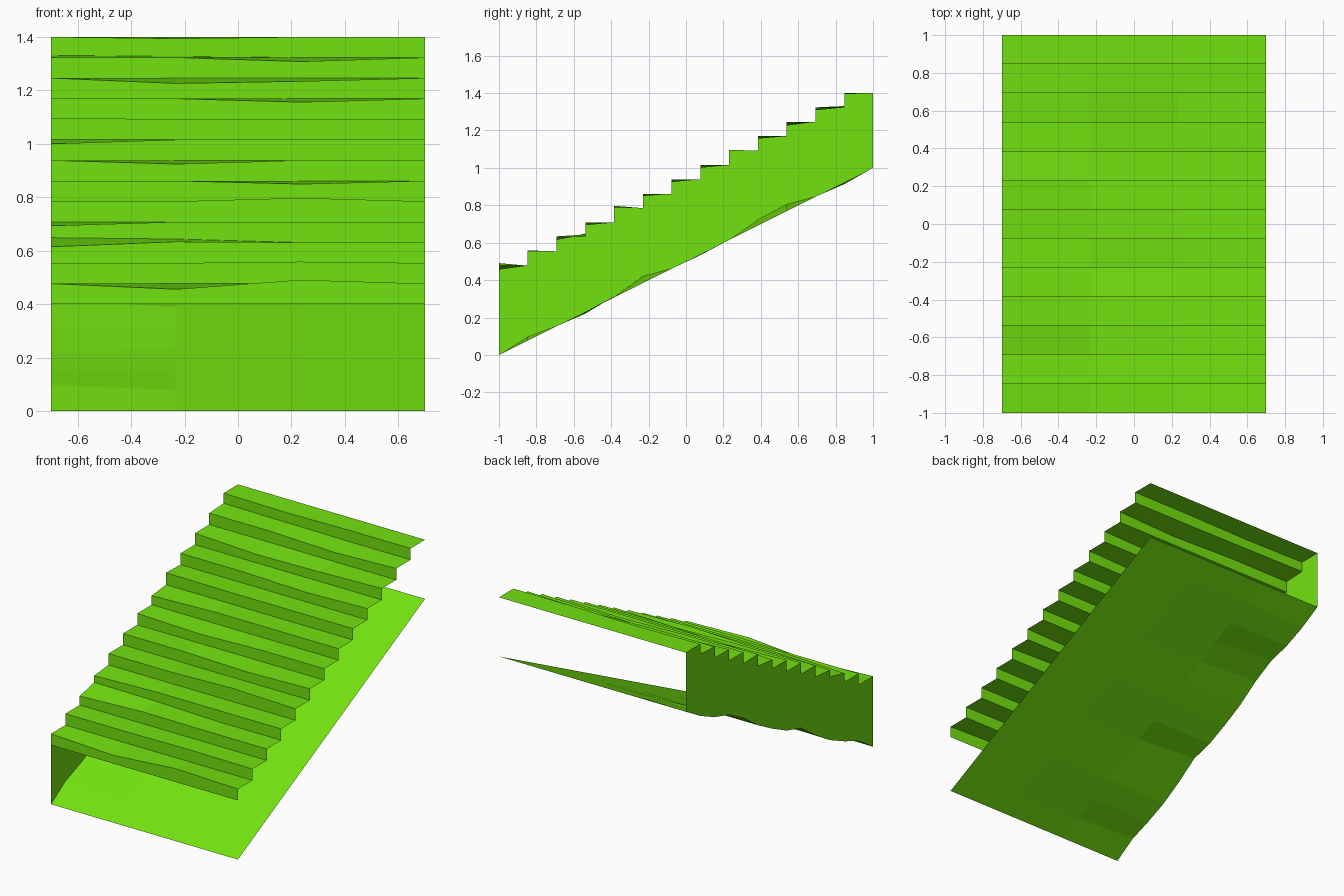
import bpy

if "Cube" in bpy.data.objects:
    bpy.data.objects.remove(bpy.data.objects["Cube"])

N = 13
XS = [-0.7, -0.233, 0.233, 0.7]
Y = [-1 + 2 * k / N for k in range(N + 1)]

green = bpy.data.materials.new("green")
green.diffuse_color = (0.17, 0.76, 0.005, 1)
green.use_nodes = True
green.node_tree.nodes["Principled BSDF"].inputs["Base Color"].default_value = green.diffuse_color


def make(name, verts, faces):
    me = bpy.data.meshes.new(name)
    me.from_pydata(verts, [], faces)
    me.materials.append(green)
    ob = bpy.data.objects.new(name, me)
    bpy.context.collection.objects.link(ob)
    return ob


def strip(rows, flip=False):
    """Faces between neighbouring rows of four points."""
    faces = []
    for r in range(rows - 1):
        for c in range(3):
            a = r * 4 + c
            f = (a, a + 1, a + 5, a + 4)
            faces.append(f[::-1] if flip else f)
    return faces


# Worn nosing offsets (left, mid-left, mid-right) per step
nose = [(0, -.021, .014), (0, 0, .005), (-.016, .003, 0), (-.014, 0, 0),
        (0, 0, .013), (0, 0, -.012), (0, -.014, 0), (-.015, 0, 0),
        (.004, 0, 0), (0, 0, -.013), (0, -.02, -.012), (0, 0, -.015),
        (0, -.006, 0)]
# Offsets at the back of a few treads
heel = {2: (.018, .013, 0), 11: (.008, .004, 0)}
# Uneven left edge of the sloping underside
sag = [0, .02, 0, -.01, .005, .035, 0, -.005, 0, .03, .035, 0, -.01, 0]


def tread_z(k, c, back):
    d = heel.get(k, (0, 0, 0)) if back else nose[k]
    return 0.4 + (k + 1) / N + (d[c] if c < 3 else 0)


# Treads and risers
verts = [(x, -1, 0.4) for x in XS]
for k in range(N):
    verts += [(x, Y[k], tread_z(k, c, False)) for c, x in enumerate(XS)]
    verts += [(x, Y[k + 1], tread_z(k, c, True)) for c, x in enumerate(XS)]
make("stair_treads", verts, strip(2 * N + 1))

# Sloping underside
verts = []
for k in range(N + 1):
    for c, x in enumerate(XS):
        d = sag[k] * (1, 0.1, 0, 0)[c]
        verts.append((x, Y[k], k / N + d))
make("underside", verts, strip(N + 1, flip=True))

# Left side wall, one panel per step
verts, faces = [], []
for k in range(N):
    b = len(verts)
    verts += [(-0.7, Y[k], k / N + sag[k]),
              (-0.7, Y[k], tread_z(k, 0, False)),
              (-0.7, Y[k + 1], tread_z(k, 0, True)),
              (-0.7, Y[k + 1], (k + 1) / N + sag[k + 1])]
    faces.append((b, b + 1, b + 2, b + 3))
make("left_wall", verts, faces)
